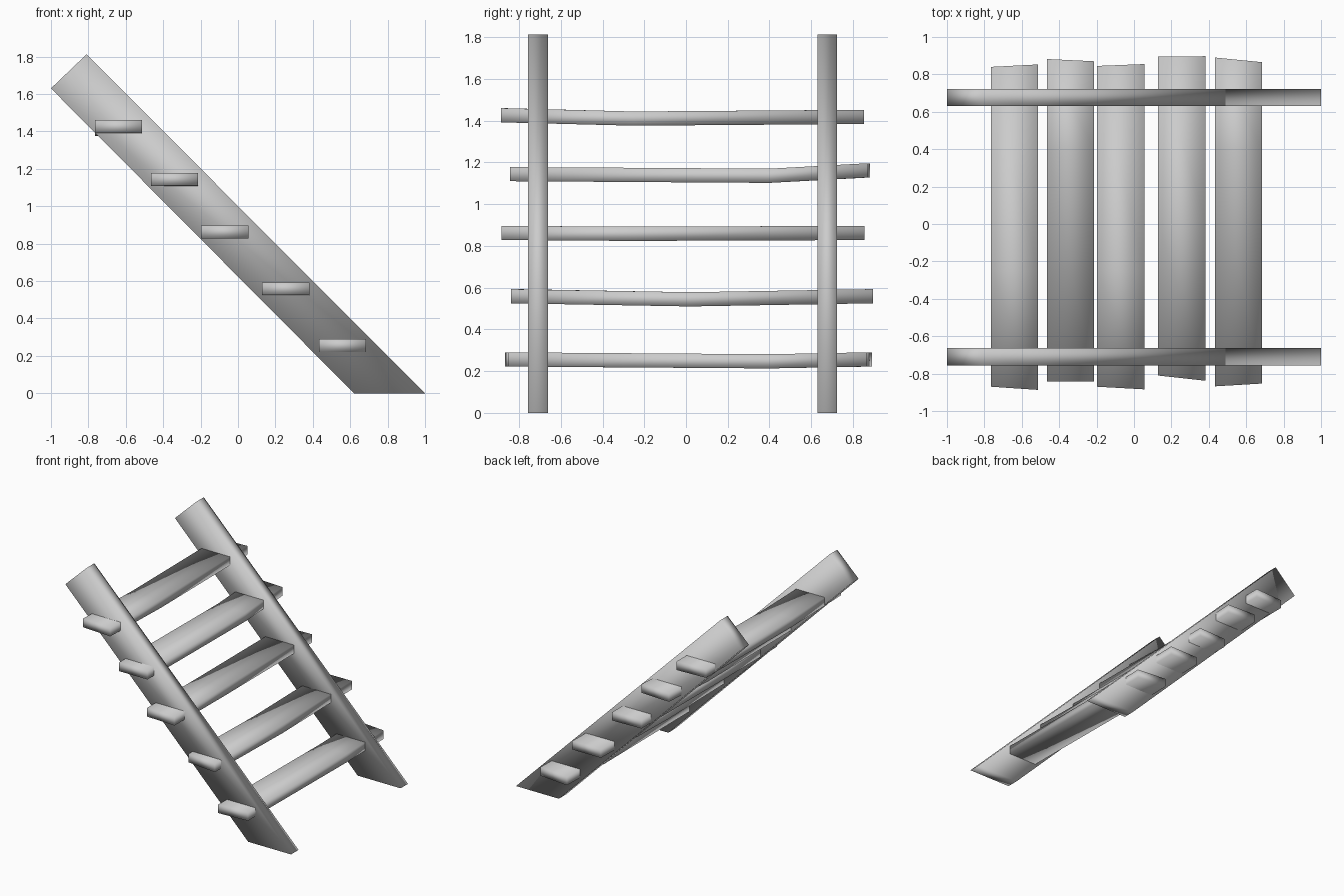
import bpy
import bmesh

cube = bpy.data.objects.get("Cube")
if cube:
    bpy.data.objects.remove(cube, do_unlink=True)

# One plain grey for the whole ladder
grey = bpy.data.materials.new("grey wood")
grey.use_nodes = True
COLOUR = (0.6, 0.6, 0.6, 1)
grey.diffuse_color = COLOUR
grey.node_tree.nodes["Principled BSDF"].inputs["Base Color"].default_value = COLOUR


def loft(name, rings):
    """Skin a row of matching cross-sections and close both ends."""
    bm = bmesh.new()
    loops = [[bm.verts.new(p) for p in ring] for ring in rings]
    n = len(loops[0])
    for a, b in zip(loops, loops[1:]):
        for i in range(n):
            j = (i + 1) % n
            bm.faces.new((a[i], a[j], b[j], b[i]))
    bm.faces.new(loops[0])
    bm.faces.new(loops[-1])
    bmesh.ops.recalc_face_normals(bm, faces=bm.faces)
    mesh = bpy.data.meshes.new(name)
    bm.to_mesh(mesh)
    bm.free()
    mesh.materials.append(grey)
    mesh.shade_smooth()
    obj = bpy.data.objects.new(name, mesh)
    bpy.context.collection.objects.link(obj)


# Sloping side rails, cut level at the ground and square at the top
rail = [(-1, 1.63), (-0.81, 1.812), (1, 0), (0.62, 0)]
for name, y0, y1 in (("front_rail", -0.757, -0.662), ("back_rail", 0.63, 0.723)):
    loft(name, [[(x, y, z) for x, z in rail] for y in (y0, y1)])

# Warped treads: left x, front y pair, back y pair, bend y, bottom z at front, bend, back
WIDTH, THICK = 0.253, 0.068
treads = [
    (0.432, (-0.868, -0.853), (0.89, 0.865), 0.40, (0.222, 0.213, 0.222)),
    (0.128, (-0.81, -0.838), (0.895, 0.897), 0.02, (0.525, 0.51, 0.525)),
    (-0.198, (-0.87, -0.884), (0.845, 0.855), -0.25, (0.828, 0.824, 0.828)),
    (-0.466, (-0.843, -0.843), (0.882, 0.87), 0.40, (1.11, 1.102, 1.128)),
    (-0.765, (-0.87, -0.887), (0.84, 0.853), -0.25, (1.392, 1.376, 1.384)),
]
for number, (x, front, back, bend, heights) in enumerate(treads, 1):
    rings = []
    for (ya, yb), z in zip((front, (bend, bend), back), heights):
        rings.append([(x, ya, z), (x + WIDTH, yb, z),
                      (x + WIDTH, yb, z + THICK), (x, ya, z + THICK)])
    loft(f"tread_{number}", rings)
